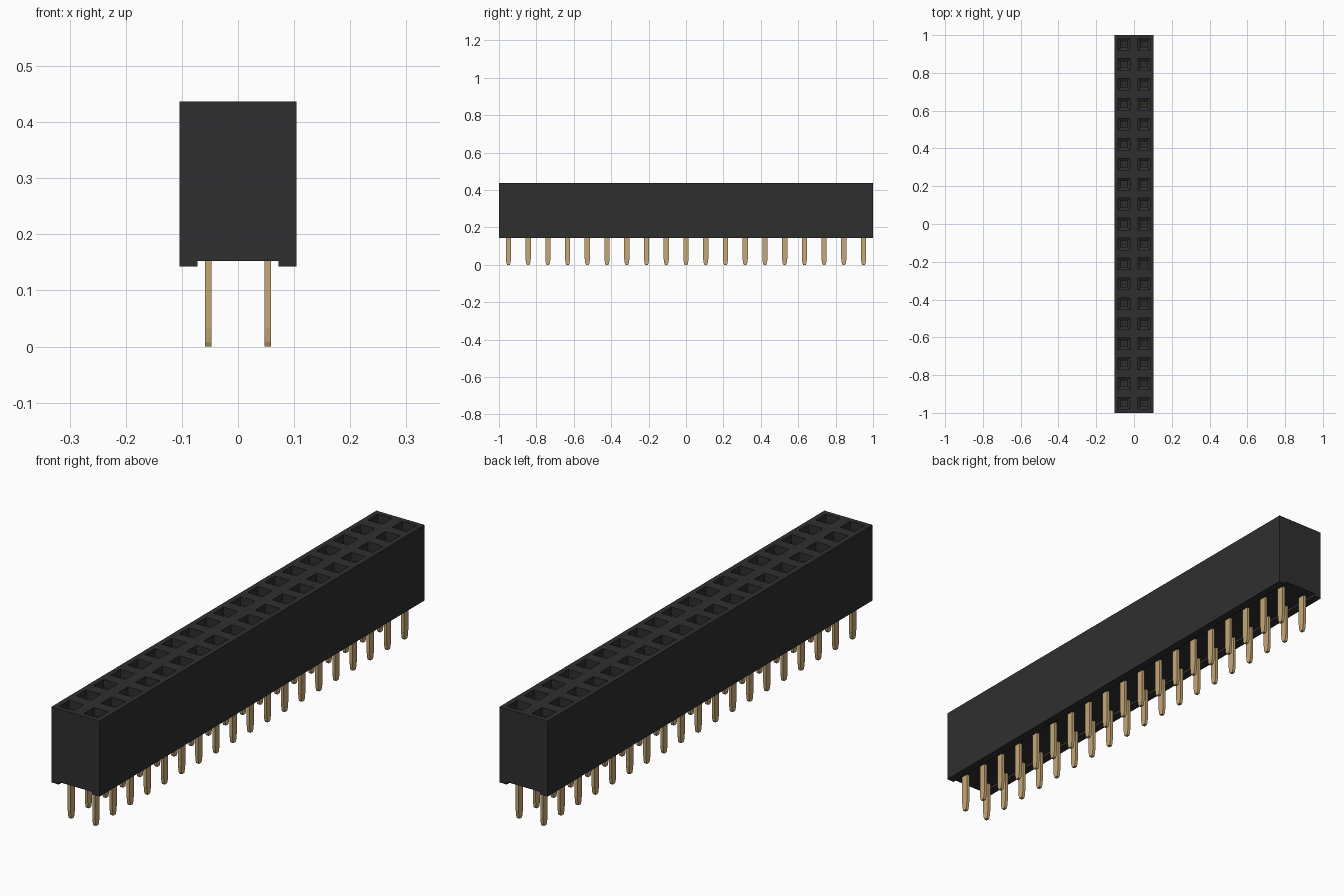
import bpy
import bmesh

if "Cube" in bpy.data.objects:
    bpy.data.objects.remove(bpy.data.objects["Cube"], do_unlink=True)

ROWS, PITCH, COL_X = 19, 0.1055, 0.053
SPOTS = [(sx * COL_X, (i - (ROWS - 1) / 2) * PITCH)
         for sx in (-1, 1) for i in range(ROWS)]


def make_material(name, rgb, rough, metal=0.0):
    m = bpy.data.materials.new(name)
    m.use_nodes = True
    m.diffuse_color = (*rgb, 1)
    b = m.node_tree.nodes["Principled BSDF"]
    b.inputs["Base Color"].default_value = (*rgb, 1)
    b.inputs["Roughness"].default_value = rough
    b.inputs["Metallic"].default_value = metal
    return m


black = make_material("black plastic", (0.028, 0.028, 0.028), 0.6)
gold = make_material("gold plating", (0.56, 0.39, 0.18), 0.4)


def finish(name, bm, mat):
    bmesh.ops.recalc_face_normals(bm, faces=bm.faces)
    me = bpy.data.meshes.new(name)
    bm.to_mesh(me)
    bm.free()
    me.materials.append(mat)
    ob = bpy.data.objects.new(name, me)
    bpy.context.collection.objects.link(ob)
    return ob


def loft(bm, rings):
    """Skin a closed solid through rings of equal point count."""
    loops = [[bm.verts.new(p) for p in r] for r in rings]
    n = len(loops[0])
    for a, b in zip(loops, loops[1:]):
        for i in range(n):
            j = (i + 1) % n
            bm.faces.new((a[i], a[j], b[j], b[i]))
    bm.faces.new(loops[0])
    bm.faces.new(loops[-1])


def rect(cx, cy, hx, hy, z):
    return [(cx - hx, cy - hy, z), (cx + hx, cy - hy, z),
            (cx + hx, cy + hy, z), (cx - hx, cy + hy, z)]


# Housing: profile with a shallow channel underneath, swept along y
W, C, Z0, ZC, Z1 = 0.104, 0.072, 0.143, 0.153, 0.437
profile = [(-W, Z0), (-C, Z0), (-C, ZC), (C, ZC), (C, Z0), (W, Z0), (W, Z1), (-W, Z1)]
bm = bmesh.new()
loft(bm, [[(x, y, z) for x, z in profile] for y in (-1, 1)])
housing = finish("housing", bm, black)

# Sockets: wide mouth, ledge, then a narrow shaft
bm = bmesh.new()
for x, y in SPOTS:
    loft(bm, [rect(x, y, h, h, z) for h, z in
              ((0.031, 0.46), (0.031, 0.405), (0.016, 0.395), (0.016, 0.2))])
cutter = finish("socket_cutter", bm, black)
cutter.hide_render = True

mod = housing.modifiers.new("sockets", 'BOOLEAN')
mod.operation = 'DIFFERENCE'
mod.solver = 'EXACT'
mod.object = cutter
bpy.context.view_layer.objects.active = housing
housing.select_set(True)
bpy.ops.object.modifier_apply(modifier=mod.name)
bpy.data.objects.remove(cutter, do_unlink=True)

# Pins: flat blades that taper in y at the tip
bm = bmesh.new()
for x, y in SPOTS:
    loft(bm, [rect(x, y, 0.006, hy, z) for hy, z in
              ((0.007, 0), (0.0105, 0.008), (0.014, 0.032), (0.014, 0.19))])
finish("pins", bm, gold)

# Contacts: a pair of spring leaves in each shaft, pinched near the top
bm = bmesh.new()
for x, y in SPOTS:
    for s in (-1, 1):
        loft(bm, [rect(x + s * off, y, 0.002, 0.008, z) for off, z in
                  ((0.012, 0.195), (0.012, 0.29), (0.007, 0.35), (0.011, 0.38))])
finish("contact_leaves", bm, gold)
